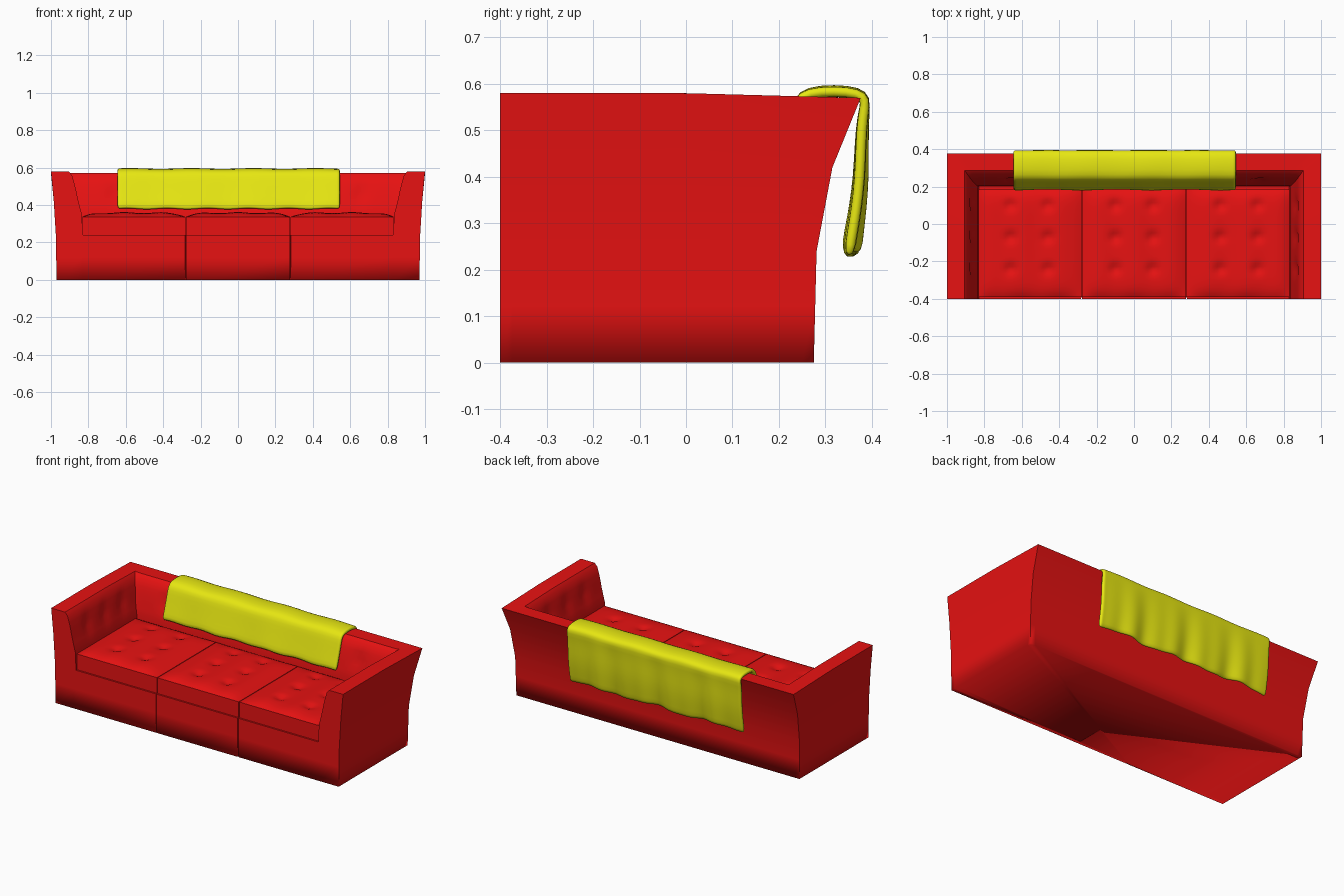
import bpy, bmesh, math
from math import sin, exp

if "Cube" in bpy.data.objects:
    bpy.data.objects.remove(bpy.data.objects["Cube"], do_unlink=True)


def material(name, color):
    m = bpy.data.materials.new(name)
    m.use_nodes = True
    m.diffuse_color = color
    m.node_tree.nodes["Principled BSDF"].inputs["Base Color"].default_value = color
    return m


RED = material("red upholstery", (0.8, 0.006, 0.006, 1))
YELLOW = material("yellow cloth", (0.8, 0.8, 0.006, 1))


def finish(bm, name, mat, angle=40, soft_floor=False):
    """Weld, orient, mark sharp edges and turn the bmesh into an object."""
    bmesh.ops.remove_doubles(bm, verts=bm.verts, dist=0.0005)
    bmesh.ops.recalc_face_normals(bm, faces=bm.faces)
    for f in bm.faces:
        f.smooth = True
    for e in bm.edges:
        on_floor = soft_floor and all(v.co.z < 0.001 for v in e.verts)
        if len(e.link_faces) == 2 and not on_floor:
            e.smooth = e.calc_face_angle() < math.radians(angle)
    mesh = bpy.data.meshes.new(name)
    bm.to_mesh(mesh)
    bm.free()
    mesh.materials.append(mat)
    obj = bpy.data.objects.new(name, mesh)
    bpy.context.collection.objects.link(obj)
    return obj


def lerp(a, b, t):
    return a + (b - a) * t


def dimple(u, v, spots, size):
    return sum(exp(-((u - a) ** 2 + (v - b) ** 2) / size ** 2) for a, b in spots)


# Frame: one wall section (arm x, back y, arm z, back z) swept around three sides
FRONT = -0.4
SECTION = [(.97, .275, 0, 0), (.972, .278, .12, .12), (.974, .281, .24, .24),
           (.985, .315, .42, .42), (1.0, .376, .58, .57), (.905, .285, .58, .57),
           (.888, .262, .56, .55), (.876, .245, .52, .51), (.866, .232, .48, .47),
           (.858, .222, .44, .43), (.848, .212, .40, .39), (.835, .203, .35, .35),
           (.83, .2, .24, .24)]
ARM_SPOTS = [(y, z) for y in (-.24, -.07, .1) for z in (.46,)]
BACK_SPOTS = [(x * s, .46) for x in (.1, .46, .66) for s in (-1, 1)]


def arm_ring(side, t):
    ring = []
    for i, (x, y, za, zb) in enumerate(SECTION):
        py = lerp(FRONT, y, t)
        pz = lerp(za, zb, min(1, max(0, py / 0.37)))
        if i > 5:
            x += 0.014 * dimple(py, pz, ARM_SPOTS, 0.035)
        ring.append((side * x, py, pz))
    return ring


def back_ring(t):
    ring = []
    for i, (x, y, za, zb) in enumerate(SECTION):
        px = lerp(x, -x, t)
        if i > 5:
            y += 0.014 * dimple(px, zb, BACK_SPOTS, 0.035)
        ring.append((px, y, zb))
    return ring


bm = bmesh.new()
ARM_STEPS, BACK_STEPS = 26, 60
rings = [arm_ring(1, i / ARM_STEPS) for i in range(ARM_STEPS + 1)]
rings += [back_ring(i / BACK_STEPS) for i in range(1, BACK_STEPS)]
rings += [arm_ring(-1, 1 - i / ARM_STEPS) for i in range(ARM_STEPS + 1)]
loops = [[bm.verts.new(p) for p in ring] for ring in rings]
for a, b in zip(loops, loops[1:]):
    for i in range(len(SECTION) - 1):
        bm.faces.new((a[i], a[i + 1], b[i + 1], b[i]))

# Front panel with two narrow seams, between the arm fronts
SEAM = 0.28
inner_x = [-.83]
for s in (-SEAM, SEAM):
    inner_x += [s - .003, s, s + .003]
inner_x += [.83]
rows = []
for level in range(3):
    edge = SECTION[level][0]
    z = SECTION[level][2]
    row = [loops[-1][level]]
    for x in inner_x:
        if level == 2 and abs(x) == .83:
            row.append(loops[0 if x > 0 else -1][-1])
        else:
            depth = .012 if abs(x) == SEAM else 0
            row.append(bm.verts.new((x, FRONT + depth, z)))
    row.append(loops[0][level])
    rows.append(row)
for lo, hi in zip(rows, rows[1:]):
    for i in range(len(lo) - 1):
        bm.faces.new((lo[i], lo[i + 1], hi[i + 1], hi[i]))
for loop in (loops[0], loops[-1]):
    bm.faces.new(loop[2:])
# Seat deck and underside
bm.faces.new([l[-1] for l in loops] + rows[2][2:-2])
bm.faces.new([l[0] for l in loops] + rows[0][1:-1])
finish(bm, "sofa_frame", RED, 40, soft_floor=True)


# Seat cushions with buttoned tops
def cushion(name, x0, x1, columns):
    y0, y1 = -0.39, 0.185
    spots = [(x, y) for x in columns for y in (-.24, -.07, .1)]
    bm = bmesh.new()
    bmesh.ops.create_grid(bm, x_segments=30, y_segments=32, size=1)
    for v in bm.verts:
        u, w = v.co.x, v.co.y
        x, y = lerp(x0, x1, (u + 1) / 2), lerp(y0, y1, (w + 1) / 2)
        puff = (1 - abs(u) ** 6) * (1 - abs(w) ** 8)
        z = 0.337 + 0.022 * puff + 0.003 * math.cos(x * 31) * puff
        v.co = (x, y, z - 0.018 * dimple(x, y, spots, 0.028))
    border = [e for e in bm.edges if e.is_boundary]
    skirt = bmesh.ops.extrude_edge_only(bm, edges=border)["geom"]
    for v in skirt:
        if isinstance(v, bmesh.types.BMVert):
            v.co.z = 0.235
    bmesh.ops.contextual_create(bm, geom=[e for e in bm.edges if e.is_boundary])
    finish(bm, name, RED, 45)


cushion("right_cushion", -.832, -.282, (-.66, -.46))
cushion("middle_cushion", -.278, .278, (-.1, .1))
cushion("left_cushion", .282, .832, (.46, .66))

# Throw blanket draped over the backrest, loose folds on the rear side
DRAPE = [(.187, .378), (.2, .42), (.215, .47), (.232, .53), (.242, .565), (.262, .582),
         (.32, .586), (.37, .581), (.388, .568), (.381, .53), (.378, .47), (.377, .4),
         (.37, .33), (.362, .28), (.356, .232)]
bm = bmesh.new()
COLS = 70
grid = []
for c in range(COLS + 1):
    x = lerp(-.645, .545, c / COLS)
    line = []
    for i, (y, z) in enumerate(DRAPE):
        back = max(0, i - 8) / 6
        front = max(0, 4 - i) / 4
        fold = sin(x * 23) + 0.6 * sin(x * 41 + 1)
        y += 0.008 * back * fold - 0.003 * front * sin(x * 17)
        z += 0.006 * back * sin(x * 15 + 2) + 0.003 * front * sin(x * 29)
        if 4 < i < 9:
            z += 0.002 * sin(x * 19)
        line.append(bm.verts.new((x, y, z)))
    grid.append(line)
for a, b in zip(grid, grid[1:]):
    for i in range(len(DRAPE) - 1):
        bm.faces.new((a[i], b[i], b[i + 1], a[i + 1]))
blanket = finish(bm, "throw_blanket", YELLOW, 180)
thick = blanket.modifiers.new("thickness", "SOLIDIFY")
thick.thickness = 0.022
thick.offset = 0
soft = blanket.modifiers.new("soft", "SUBSURF")
soft.levels = soft.render_levels = 1
